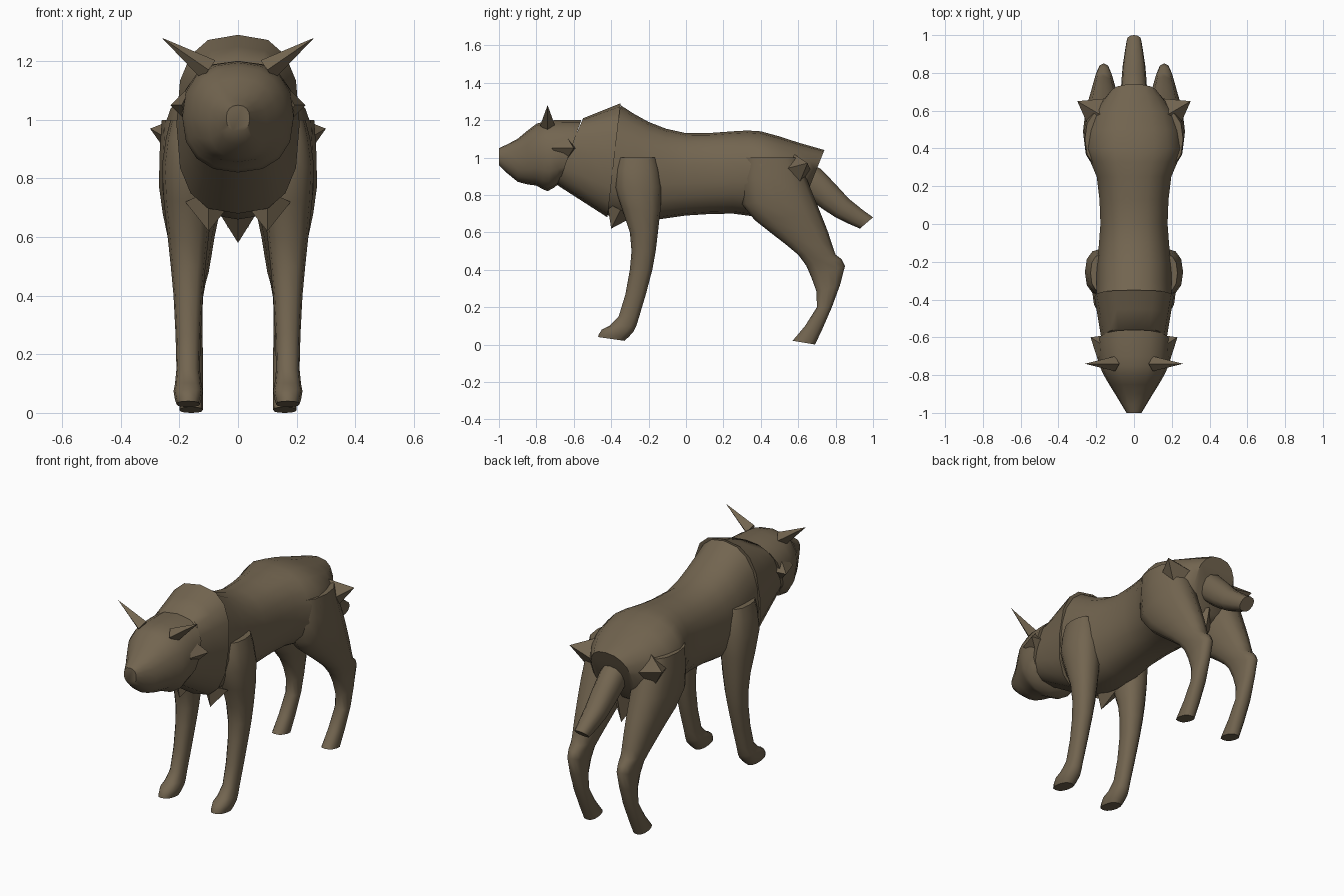
import bpy, bmesh, math
from mathutils import Matrix, Vector

if "Cube" in bpy.data.objects:
    bpy.data.objects.remove(bpy.data.objects["Cube"])

fur = bpy.data.materials.new("brown_fur")
fur.use_nodes = True
fur_colour = (.17, .13, .08, 1)
fur.diffuse_color = fur_colour
shader = fur.node_tree.nodes["Principled BSDF"]
shader.inputs["Base Color"].default_value = fur_colour


def finish(name, bm, smooth):
    """Turn a bmesh into a named object with outward faces and fur colour."""
    bmesh.ops.recalc_face_normals(bm, faces=bm.faces)
    for face in bm.faces:
        face.smooth = smooth
    mesh = bpy.data.meshes.new(name)
    bm.to_mesh(mesh)
    bm.free()
    mesh.materials.append(fur)
    mesh.set_sharp_from_angle(angle=math.radians(50))
    part = bpy.data.objects.new(name, mesh)
    bpy.context.collection.objects.link(part)


def add_between(rows):
    """Insert a curved in-between section after every section."""
    rows = [Vector(row) for row in rows]
    last = len(rows) - 1
    result = []
    for i in range(last):
        before, start = rows[max(i - 1, 0)], rows[i]
        end, after = rows[i + 1], rows[min(i + 2, last)]
        middle = (start + end) / 2 + (start + end - before - after) / 16
        result += [start, middle]
    return result + [rows[last]]


def squared(value, power):
    return math.copysign(abs(value) ** power, value)


def loft(name, rows, sides=12, centre=0, power=.85):
    """Skin oval sections: upper y, z, lower y, z and half width."""
    bm = bmesh.new()
    rings = []
    for upper_y, upper_z, lower_y, lower_z, width in add_between(rows):
        ring = []
        for i in range(sides):
            angle = math.tau * i / sides
            across = squared(math.sin(angle), power)
            down = (1 - squared(math.cos(angle), power)) / 2
            ring.append(bm.verts.new((
                centre + width * across,
                upper_y + (lower_y - upper_y) * down,
                upper_z + (lower_z - upper_z) * down)))
        rings.append(ring)
    for ring, following in zip(rings, rings[1:]):
        for i in range(sides):
            j = (i + 1) % sides
            bm.faces.new((ring[i], ring[j], following[j], following[i]))
    bm.faces.new(rings[0])
    bm.faces.new(rings[-1])
    finish(name, bm, smooth=True)


def spike(name, base, tip, radius, side=1):
    """A pointed four-sided tuft from base to tip."""
    mirror = Vector((side, 1, 1))
    base, tip = Vector(base) * mirror, Vector(tip) * mirror
    axis = tip - base
    turn = axis.to_track_quat("Z", "Y").to_matrix().to_4x4()
    bm = bmesh.new()
    bmesh.ops.create_cone(
        bm, cap_ends=True, segments=4, radius1=radius, radius2=0,
        depth=axis.length,
        matrix=Matrix.Translation((base + tip) / 2) @ turn)
    finish(name, bm, smooth=False)


# Trunk, from the withers to the raised rump edge
loft("torso", [
    (-.35, 1.28, -.45, .7, .2),
    (-.2, 1.19, -.25, .66, .2),
    (0, 1.13, 0, .69, .18),
    (.25, 1.14, .25, .7, .2),
    (.4, 1.14, .4, .68, .26),
    (.6, 1.08, .55, .7, .22),
    (.74, 1.04, .62, .74, .13)], sides=18)

# Neck mantle, rising to a ridge over the shoulders
loft("neck", [
    (-.55, 1.21, -.7, .86, .17),
    (-.35, 1.29, -.42, .68, .21)], sides=16, power=.75)

# Head, from the nose to the slanted ruff
loft("head", [
    (-1, 1.05, -1, .96, .04),
    (-.9, 1.1, -.9, .87, .1),
    (-.8, 1.18, -.8, .85, .16),
    (-.7, 1.2, -.74, .82, .19),
    (-.56, 1.2, -.68, .86, .19)], sides=16)

# Tail, drooping behind the rump
loft("tail", [
    (.62, .98, .6, .84, .07),
    (.72, .94, .67, .77, .07),
    (.87, .78, .8, .68, .06),
    (1, .68, .93, .62, .04)])

for label, side in (("left", 1), ("right", -1)):
    # Front leg, from the shoulder to the paw
    loft(label + "_front_leg", [
        (-.36, 1, -.16, 1, .06),
        (-.38, .84, -.13, .84, .09),
        (-.3, .6, -.15, .6, .07),
        (-.3, .4, -.18, .4, .05),
        (-.36, .15, -.25, .15, .04),
        (-.45, .08, -.28, .07, .05),
        (-.47, .04, -.33, .02, .04)], centre=.17 * side)
    # Hind leg, with thigh, hock and paw
    loft(label + "_hind_leg", [
        (.3, 1, .6, 1, .1),
        (.3, .75, .68, .8, .11),
        (.45, .6, .76, .6, .08),
        (.6, .48, .8, .48, .06),
        (.67, .36, .85, .42, .04),
        (.7, .2, .78, .2, .04),
        (.57, .02, .69, 0, .04)], centre=.16 * side)
    # Ear, swept outwards
    spike(label + "_ear", (.1, -.74, 1.17), (.26, -.74, 1.28), .04, side)
    # Ruff tuft behind the cheek
    spike(label + "_cheek_tuft", (.15, -.65, 1.05), (.23, -.6, 1.05), .08, side)
    # Jagged flap at the side of the rump
    spike(label + "_rump_flap", (.18, .58, .93), (.3, .65, .97), .1, side)
    # Chest flap
    spike(label + "_chest_flap", (.1, -.35, .72), (.1, -.4, .62), .08, side)

# Pointed flap under the rump
spike("under_rump_flap", (0, .55, .74), (0, .6, .58), .1)
